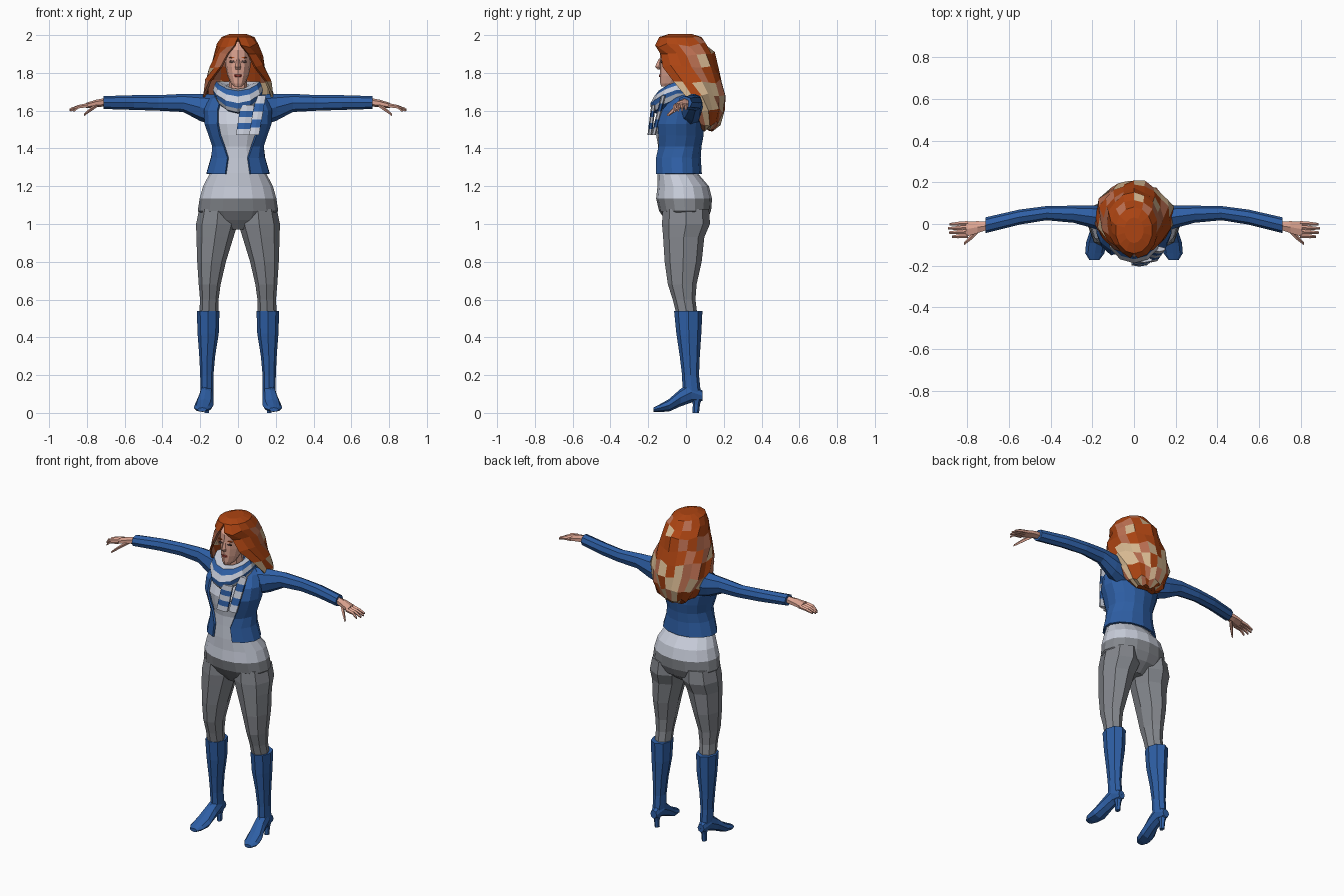
import bpy, bmesh, math, random
from mathutils import Vector

random.seed(4)


def mat(name, r, g, b):
    m = bpy.data.materials.new(name)
    lin = [((c / 255 + 0.055) / 1.055) ** 2.4 for c in (r, g, b)]
    m.diffuse_color = (*lin, 1)
    return m


BLUE = mat("denim blue", 46, 95, 165)
GREY = mat("trouser grey", 132, 135, 141)
LIGHT = mat("pale grey", 200, 205, 218)
SKIN = mat("skin", 222, 165, 146)
RUST = mat("rust hair", 172, 68, 18)
COPPER = mat("copper hair", 188, 112, 82)
SAND = mat("sand hair", 214, 184, 145)
LIP = mat("lip red", 165, 70, 60)
EYE = mat("eye brown", 85, 65, 62)


def place(axis, t, a, b):
    return Vector({'z': (a, b, t), 'x': (t, a, b), 'y': (a, t, b)}[axis])


def ring(axis, t, a, b, ra, rb, n=8, arc=None, droop=0):
    """Ellipse across an axis; arc = half angle of an open ring centred on the back."""
    pts = []
    for i in range(n + (1 if arc else 0)):
        w = math.radians(-arc + 2 * arc * i / n) if arc else 2 * math.pi * i / n
        p = place(axis, t, a + ra * math.sin(w), b + rb * math.cos(w))
        p.z -= droop * max(0, -math.cos(w)) ** 1.5
        pts.append(p)
    return pts


def loft(name, rings, mats, rule=None, is_open=False, caps=(True, True), mirror=False, thick=0):
    bm = bmesh.new()
    rows = [[bm.verts.new(p) for p in r] for r in rings]
    n = len(rows[0])
    for k in range(len(rows) - 1):
        for i in range(n - 1 if is_open else n):
            j = (i + 1) % n
            f = bm.faces.new((rows[k][i], rows[k][j], rows[k + 1][j], rows[k + 1][i]))
            f.material_index = rule(k, i, f.calc_center_median()) if rule else 0
    for use, row, slot in ((caps[0], rows[0], 0), (caps[1], rows[-1], len(rows) - 2)):
        if use:
            f = bm.faces.new(row)
            f.material_index = rule(slot, 0, f.calc_center_median()) if rule else 0
    bmesh.ops.remove_doubles(bm, verts=bm.verts, dist=0.0005)
    bmesh.ops.recalc_face_normals(bm, faces=bm.faces)
    me = bpy.data.meshes.new(name)
    bm.to_mesh(me)
    bm.free()
    for m in mats:
        me.materials.append(m)
    ob = bpy.data.objects.new(name, me)
    bpy.context.collection.objects.link(ob)
    if mirror:
        ob.modifiers.new("mirror", 'MIRROR')
    if thick:
        s = ob.modifiers.new("thickness", 'SOLIDIFY')
        s.thickness, s.offset = thick, 0
    return ob


def tube(name, axis, rows, mats, n=8, **kw):
    return loft(name, [ring(axis, *r, n=n) for r in rows], mats, **kw)


# Torso: grey trousers below the waistline, pale shirt above
tube("torso", 'z', [
    (0.97, 0, -0.01, 0.05, 0.06), (1.02, 0, 0, 0.17, 0.11), (1.07, 0, -0.005, 0.213, 0.138),
    (1.135, 0, -0.01, 0.203, 0.148), (1.20, 0, -0.015, 0.185, 0.136), (1.27, 0, -0.045, 0.148, 0.106),
    (1.35, 0, -0.045, 0.126, 0.103), (1.41, 0, -0.042, 0.118, 0.105), (1.47, 0, -0.042, 0.135, 0.116),
    (1.53, 0, -0.042, 0.155, 0.12), (1.60, 0, -0.03, 0.158, 0.10), (1.66, 0, -0.01, 0.13, 0.07),
    (1.69, 0, -0.01, 0.07, 0.05)], [GREY, LIGHT], n=16, rule=lambda k, i, c: int(c.z > 1.135))

# Trouser legs
tube("trouser_legs", 'z', [
    (1.08, 0.105, 0, 0.10, 0.122), (1.0, 0.112, 0.0, 0.11, 0.127), (0.93, 0.122, -0.012, 0.098, 0.109),
    (0.8, 0.14, -0.015, 0.076, 0.098), (0.68, 0.15, -0.02, 0.058, 0.076), (0.6, 0.152, -0.01, 0.049, 0.06),
    (0.52, 0.155, 0.005, 0.05, 0.055)], [GREY], mirror=True)

# Boots: shaft, foot and heel
tube("boot_shafts", 'z', [
    (0.54, 0.158, 0.012, 0.06, 0.075), (0.42, 0.158, 0.015, 0.056, 0.066), (0.3, 0.163, 0.02, 0.042, 0.053),
    (0.2, 0.165, 0.024, 0.035, 0.045), (0.11, 0.165, 0.03, 0.034, 0.048)], [BLUE], mirror=True)
tube("boot_feet", 'y', [
    (0.088, 0.165, 0.09, 0.022, 0.026), (0.03, 0.165, 0.11, 0.036, 0.055), (-0.03, 0.17, 0.08, 0.04, 0.046),
    (-0.09, 0.18, 0.04, 0.05, 0.033), (-0.14, 0.188, 0.025, 0.046, 0.02), (-0.173, 0.19, 0.017, 0.024, 0.011)],
    [BLUE], mirror=True)
tube("boot_heels", 'z', [(0.09, 0.165, 0.057, 0.026, 0.032), (0.045, 0.165, 0.055, 0.015, 0.019),
                         (0, 0.165, 0.052, 0.014, 0.017)], [BLUE], n=6, mirror=True)

# Open jacket shell
coat = [(1.265, -0.042, 0.166, 0.12, 157), (1.35, -0.045, 0.141, 0.117, 158), (1.41, -0.042, 0.132, 0.118, 147),
        (1.47, -0.042, 0.15, 0.129, 141), (1.53, -0.042, 0.172, 0.132, 142), (1.60, -0.03, 0.176, 0.115, 143),
        (1.66, -0.005, 0.15, 0.085, 143), (1.695, 0.0, 0.08, 0.06, 130)]
loft("jacket", [ring('z', z, 0, cy, rx, ry, 12, A) for z, cy, rx, ry, A in coat], [BLUE],
     is_open=True, caps=(False, False), thick=0.012)

# Sleeves
tube("sleeves", 'x', [
    (0.11, 0.015, 1.60, 0.07, 0.085), (0.2, 0.035, 1.617, 0.054, 0.072), (0.29, 0.047, 1.641, 0.041, 0.048),
    (0.42, 0.052, 1.641, 0.034, 0.041), (0.55, 0.033, 1.643, 0.036, 0.039), (0.712, -0.006, 1.643, 0.038, 0.034)],
    [BLUE], mirror=True)

# Hands: palm, fingers and thumb
tube("palms", 'x', [(0.70, -0.008, 1.645, 0.022, 0.022), (0.75, -0.015, 1.638, 0.033, 0.02),
                    (0.805, -0.025, 1.627, 0.041, 0.014)], [SKIN], n=6, mirror=True)
for i in range(4):
    y0 = -0.056 + 0.02 * i
    tip = 0.872 + (0, 0.015, 0.02, 0.012)[i]
    tube("finger", 'x', [(0.795, y0, 1.628, 0.011, 0.012), (0.845, y0 - 0.003, 1.62, 0.01, 0.01),
                         (tip, y0 - 0.005, 1.596 + 0.004 * i, 0.006, 0.007)], [SKIN], n=5, mirror=True)
tube("thumbs", 'x', [(0.735, -0.018, 1.636, 0.014, 0.012), (0.78, -0.062, 1.605, 0.014, 0.012),
                     (0.815, -0.095, 1.577, 0.007, 0.007)], [SKIN], n=5, mirror=True)

# Head, neck and face
tube("neck", 'z', [(1.66, 0, -0.02, 0.05, 0.05), (1.80, 0, -0.035, 0.045, 0.05)], [SKIN])
tube("head", 'z', [
    (1.727, 0, -0.105, 0.02, 0.026), (1.745, 0, -0.085, 0.038, 0.052), (1.785, 0, -0.065, 0.056, 0.073),
    (1.83, 0, -0.05, 0.066, 0.089), (1.87, 0, -0.045, 0.069, 0.093), (1.92, 0, -0.04, 0.068, 0.096),
    (1.965, 0, -0.03, 0.045, 0.07)], [SKIN], n=12)
tube("nose", 'z', [(1.875, 0, -0.136, 0.007, 0.008), (1.832, 0, -0.143, 0.015, 0.021),
                   (1.817, 0, -0.138, 0.012, 0.01)], [SKIN], n=4)
tube("lips", 'y', [(-0.135, 0, 1.785, 0.024, 0.009), (-0.143, 0, 1.785, 0.016, 0.006)], [LIP], n=6)
tube("eyes", 'y', [(-0.126, 0.031, 1.86, 0.016, 0.007), (-0.134, 0.03, 1.86, 0.014, 0.006)],
     [EYE], n=6, mirror=True)
tube("eyebrows", 'y', [(-0.122, 0.033, 1.881, 0.019, 0.004), (-0.133, 0.031, 1.881, 0.017, 0.003)],
     [RUST], n=4, mirror=True)

# Hair: open shell round the face, faces tinted more sandy towards the lower back
locks = [(2.0, -0.03, 0.045, 0.06, 180), (1.985, -0.03, 0.085, 0.108, 180), (1.945, -0.022, 0.108, 0.138, 172),
         (1.90, 0.0, 0.125, 0.143, 155), (1.83, 0.005, 0.145, 0.158, 142), (1.755, 0.02, 0.17, 0.168, 120),
         (1.68, 0.04, 0.188, 0.16, 106), (1.60, 0.055, 0.16, 0.142, 92), (1.535, 0.085, 0.115, 0.09, 95),
         (1.505, 0.10, 0.06, 0.045, 110)]
hair = [ring('z', z, 0, cy, rx, ry, 14, A) for z, cy, rx, ry, A in locks]
for r in hair[2:]:
    for p in r[1:-1]:
        s = random.uniform(0.93, 1.04)
        p.x, p.y, p.z = p.x * s, p.y * s, p.z + random.uniform(-0.012, 0.012)


def hair_tint(k, i, c):
    if c.z > 1.93 and c.y < 0.03:
        return 0
    low = min(1, max(0, (1.97 - c.z) / 0.3)) * (0.45 + 2.5 * max(0, c.y))
    v = random.random()
    return 2 if v < low * 0.6 else (1 if v < 0.3 + low * 0.55 else 0)


loft("hair", hair, [RUST, COPPER, SAND], rule=hair_tint, is_open=True, thick=0.012)

# Striped scarf: drooping neck wrap and two hanging tails
wrap = [(1.735, -0.035, 0.06, 0.065, 0.02), (1.755, -0.045, 0.115, 0.10, 0.05), (1.735, -0.047, 0.125, 0.122, 0.06),
        (1.71, -0.05, 0.132, 0.138, 0.07), (1.69, -0.05, 0.128, 0.136, 0.08), (1.665, -0.045, 0.118, 0.13, 0.075),
        (1.645, -0.04, 0.10, 0.115, 0.06)]
loft("scarf_wrap", [ring('z', z, 0, cy, rx, ry, 12, droop=d) for z, cy, rx, ry, d in wrap],
     [LIGHT, BLUE], rule=lambda k, i, c: k % 2, caps=(False, False))
for x0, x1, y0, y1, z0, w in ((0.05, 0.025, -0.172, -0.192, 1.63, 0.042), (0.122, 0.085, -0.12, -0.172, 1.68, 0.03)):
    rows = []
    for k in range(6):
        t = k / 5
        rows.append((z0 + (1.47 - z0) * t, x0 + (x1 - x0) * t, y0 + (y1 - y0) * t, w, 0.012))
    tube("scarf_tail", 'z', rows, [LIGHT, BLUE], n=6, rule=lambda k, i, c: k % 2)
